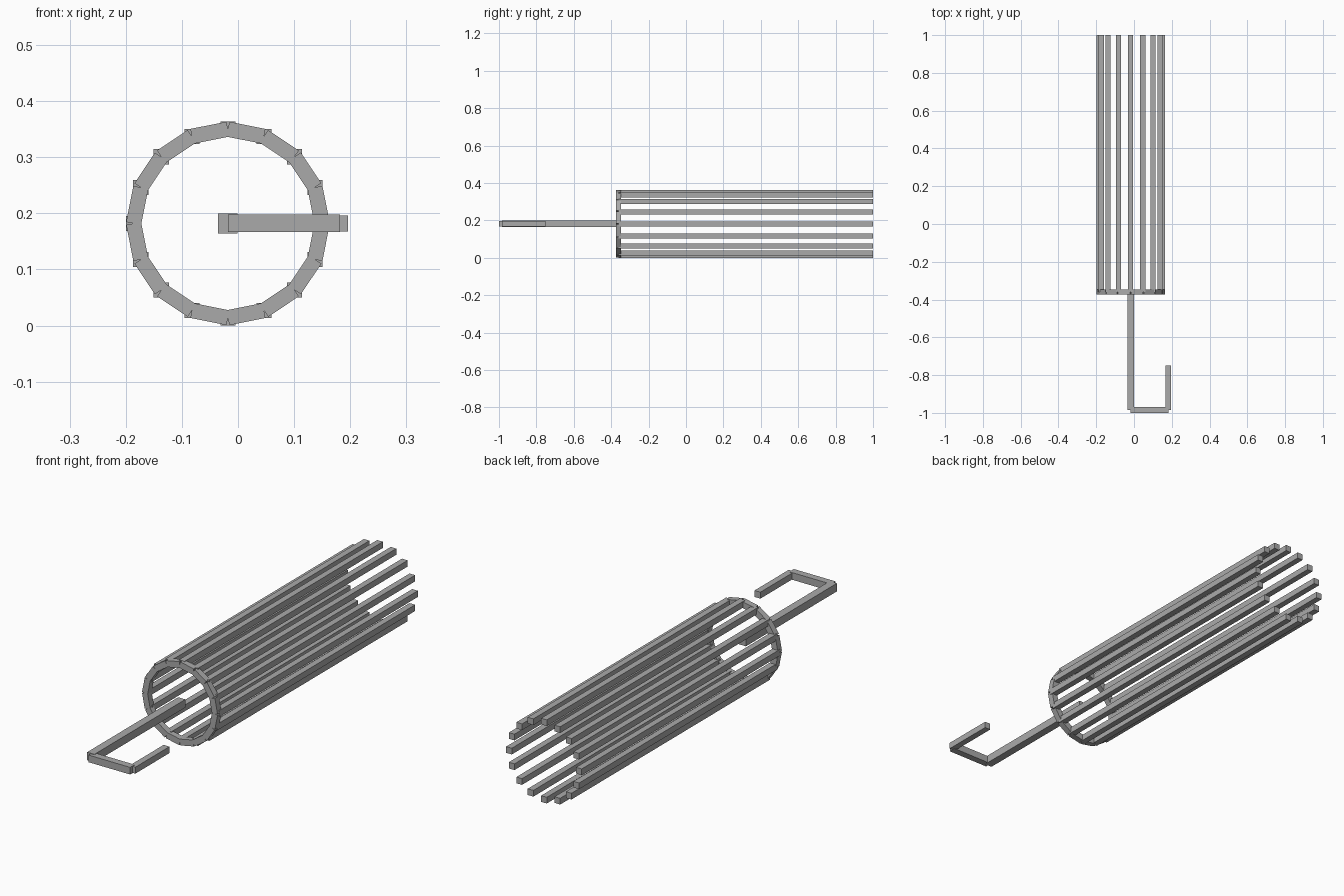
import bpy
from math import sin, cos, pi
from mathutils import Vector

if "Cube" in bpy.data.objects:
    bpy.data.objects.remove(bpy.data.objects["Cube"], do_unlink=True)

steel = bpy.data.materials.new("grey_steel")
steel.use_nodes = True
grey = (0.4, 0.4, 0.4, 1)
steel.diffuse_color = grey
steel.node_tree.nodes["Principled BSDF"].inputs["Base Color"].default_value = grey

CX, CZ = -0.018, 0.182      # cage axis
RADIUS, BAR = 0.168, 0.027
RING_Y, BACK_Y, HANDLE_Y = -0.36, 1.0, -0.984
COUNT = 16


def square_bar(name, start, end, thick, roll=0.0):
    """Square bar between two points; roll turns it about the vertical plane axis."""
    start, end = Vector(start), Vector(end)
    bpy.ops.mesh.primitive_cube_add(size=1, location=(start + end) / 2)
    ob = bpy.context.object
    ob.name = name
    ob.scale = ((end - start).length, thick, thick)
    axis = (end - start).normalized()
    if abs(axis.y) > 0.5:
        ob.rotation_euler.z = pi / 2
    else:
        ob.rotation_euler.y = roll
    ob.data.materials.append(steel)
    return ob


def rim(i, y):
    a = 2 * pi * i / COUNT
    return (CX + RADIUS * cos(a), y, CZ + RADIUS * sin(a))


# Cage: lengthwise bars and the front ring made of straight segments
for i in range(COUNT):
    square_bar(f"cage_bar_{i + 1}", rim(i, RING_Y), rim(i, BACK_Y), BAR)
    p, q = rim(i, RING_Y), rim(i + 1, RING_Y)
    middle = 2 * pi * (i + 0.5) / COUNT
    square_bar(f"ring_segment_{i + 1}", p, q, BAR, -(middle + pi / 2))

# Crank handle: shaft, arm and grip
HOOK_X = CX + 0.2
square_bar("handle_shaft", (CX, HANDLE_Y, CZ), (CX, RING_Y, CZ), 0.035)
square_bar("handle_arm", (CX, HANDLE_Y, CZ), (HOOK_X, HANDLE_Y, CZ), 0.031)
square_bar("handle_grip", (HOOK_X, HANDLE_Y, CZ), (HOOK_X, -0.75, CZ), 0.028)
